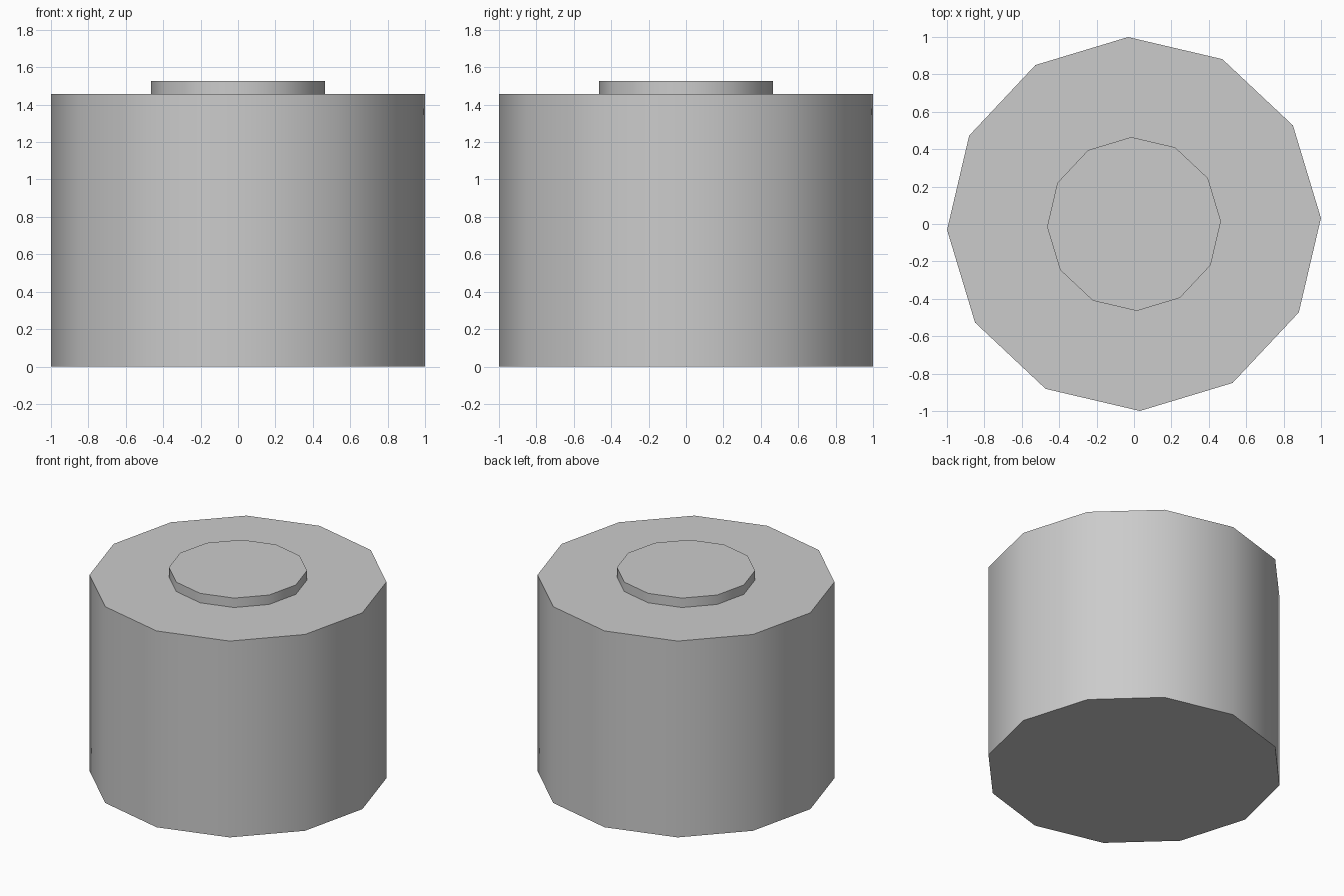
import bpy, bmesh
from math import cos, sin, pi, radians

if "Cube" in bpy.data.objects:
    bpy.data.objects.remove(bpy.data.objects["Cube"])

SIDES = 12
TWIST = radians(1.8)


def ring(bm, radius, z):
    return [bm.verts.new((radius * cos(TWIST + 2 * pi * i / SIDES),
                          radius * sin(TWIST + 2 * pi * i / SIDES), z))
            for i in range(SIDES)]


# Body with a raised round terminal, as one closed stepped profile (radius, height)
profile = [(1.0, 0.0), (1.0, 1.457), (0.465, 1.457), (0.465, 1.527)]
bm = bmesh.new()
rings = [ring(bm, r, z) for r, z in profile]
for low, high in zip(rings, rings[1:]):
    for i in range(SIDES):
        j = (i + 1) % SIDES
        bm.faces.new((low[i], low[j], high[j], high[i]))

# Flat base and top
bm.faces.new(rings[0][::-1])
bm.faces.new(rings[-1])
bmesh.ops.recalc_face_normals(bm, faces=bm.faces)

mesh = bpy.data.meshes.new("stepped_cylinder")
bm.to_mesh(mesh)
bm.free()
body = bpy.data.objects.new("stepped_cylinder", mesh)
bpy.context.collection.objects.link(body)

# Smooth walls, sharp rims
bpy.context.view_layer.objects.active = body
body.select_set(True)
bpy.ops.object.shade_smooth_by_angle(angle=radians(40))
